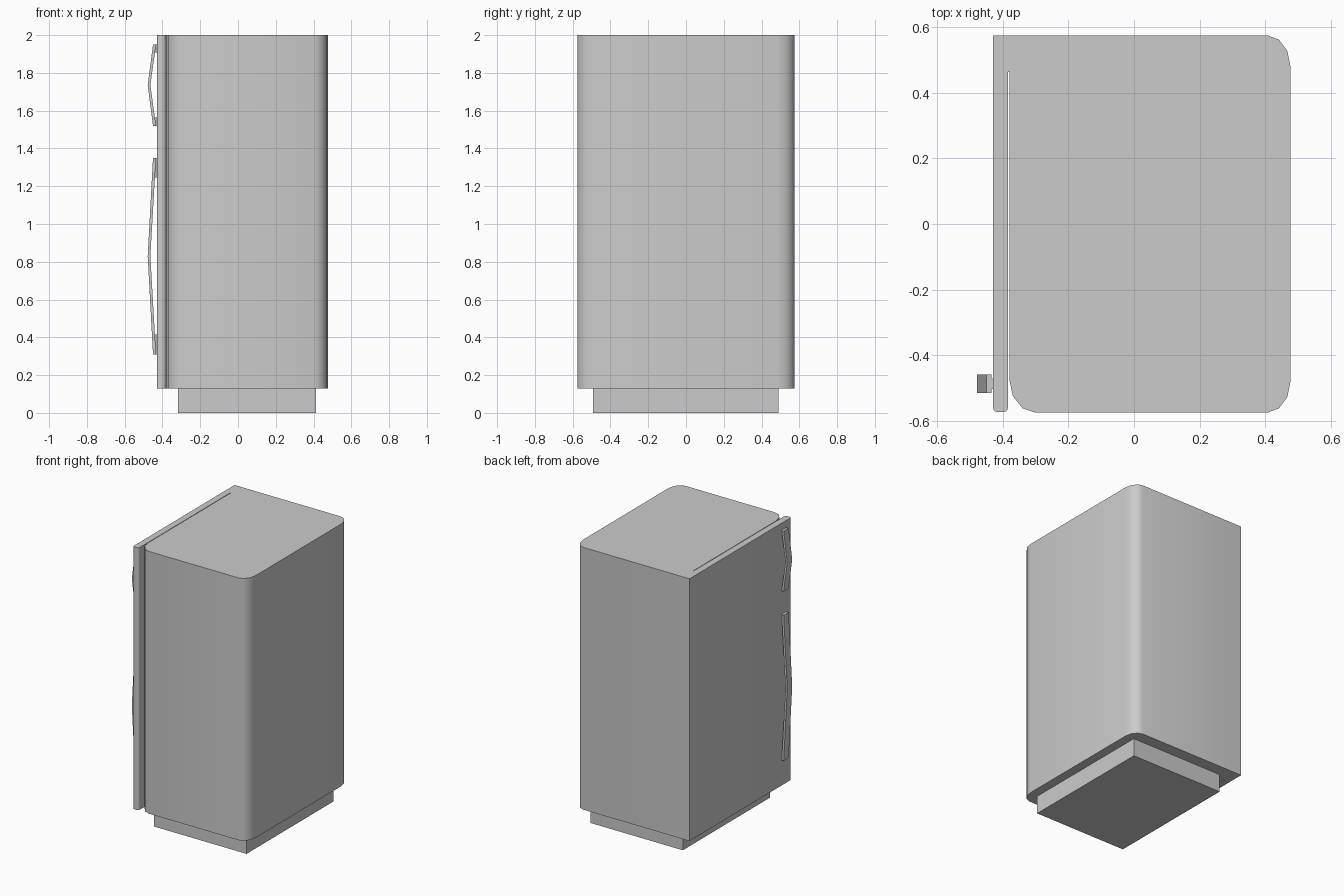
import bpy, bmesh, math

if "Cube" in bpy.data.objects:
    bpy.data.objects.remove(bpy.data.objects["Cube"])


def prism(name, pts, lo, hi, axis='z', smooth=False):
    """Extrude a closed profile along z (xy points) or along y (xz points)."""
    bm = bmesh.new()
    place = (lambda a, b, h: (a, b, h)) if axis == 'z' else (lambda a, b, h: (a, h, b))
    face = bm.faces.new([bm.verts.new(place(a, b, lo)) for a, b in pts])
    ext = bmesh.ops.extrude_face_region(bm, geom=[face])
    move = (0, 0, hi - lo) if axis == 'z' else (0, hi - lo, 0)
    verts = [g for g in ext['geom'] if isinstance(g, bmesh.types.BMVert)]
    bmesh.ops.translate(bm, vec=move, verts=verts)
    bmesh.ops.recalc_face_normals(bm, faces=bm.faces)
    mesh = bpy.data.meshes.new(name)
    bm.to_mesh(mesh)
    bm.free()
    ob = bpy.data.objects.new(name, mesh)
    bpy.context.collection.objects.link(ob)
    if smooth:
        bpy.ops.object.select_all(action='DESELECT')
        ob.select_set(True)
        bpy.context.view_layer.objects.active = ob
        bpy.ops.object.shade_smooth_by_angle(angle=math.radians(40))
    return ob


def corner(x, y, rx, ry, start, steps=3):
    """Rounded corner whose outer bounds meet at x, y; start is in degrees."""
    mid = math.radians(start + 45)
    cx = x - math.copysign(rx, math.cos(mid))
    cy = y - math.copysign(ry, math.sin(mid))
    angles = [math.radians(start + 90 * i / steps) for i in range(steps + 1)]
    return [(cx + rx * math.cos(a), cy + ry * math.sin(a)) for a in angles]


BOTTOM, TOP = 0.128, 2.0
LEFT, SEAM, HINGE = -0.43, -0.38, 0.463

# Cabinet with three rounded upright edges and a hinge strip at the back
cabinet = (corner(SEAM, -0.575, 0.08, 0.1, 180)
           + corner(0.477, -0.575, 0.07, 0.095, 270)
           + corner(0.477, 0.575, 0.07, 0.095, 0)
           + [(LEFT, 0.575), (LEFT, HINGE), (SEAM - 0.004, HINGE), (SEAM, HINGE)])
prism("cabinet", cabinet, BOTTOM, TOP, smooth=True)

# Door slab, separated from the cabinet by a thin slit
door = (corner(LEFT, -0.573, 0.012, 0.014, 180)
        + corner(SEAM - 0.004, -0.573, 0.012, 0.014, 270)
        + [(SEAM - 0.004, HINGE), (LEFT, HINGE)])
prism("door", door, BOTTOM, TOP, smooth=True)

# Recessed plinth
prism("plinth", [(-0.318, -0.492), (0.412, -0.492), (0.412, 0.49), (-0.318, 0.49)],
      0, BOTTOM)


# Bowed bar handles with small mounts at both ends
def handle(name, lo, hi):
    mid = (lo + hi) / 2
    bar = [(-0.45, lo), (-0.434, lo), (-0.464, mid), (-0.434, hi),
           (-0.45, hi), (-0.478, mid)]
    prism(name + "_bar", bar, -0.515, -0.459, axis='y')
    reach = (hi - lo) * 0.1
    for part, z0, z1 in (("lower", lo, lo + reach), ("upper", hi - reach, hi)):
        prism(f"{name}_{part}_mount",
              [(LEFT, -0.502), (LEFT, -0.472), (-0.443, -0.465), (-0.443, -0.509)],
              z0, z1)


handle("upper_handle", 1.52, 1.95)
handle("lower_handle", 0.31, 1.35)
